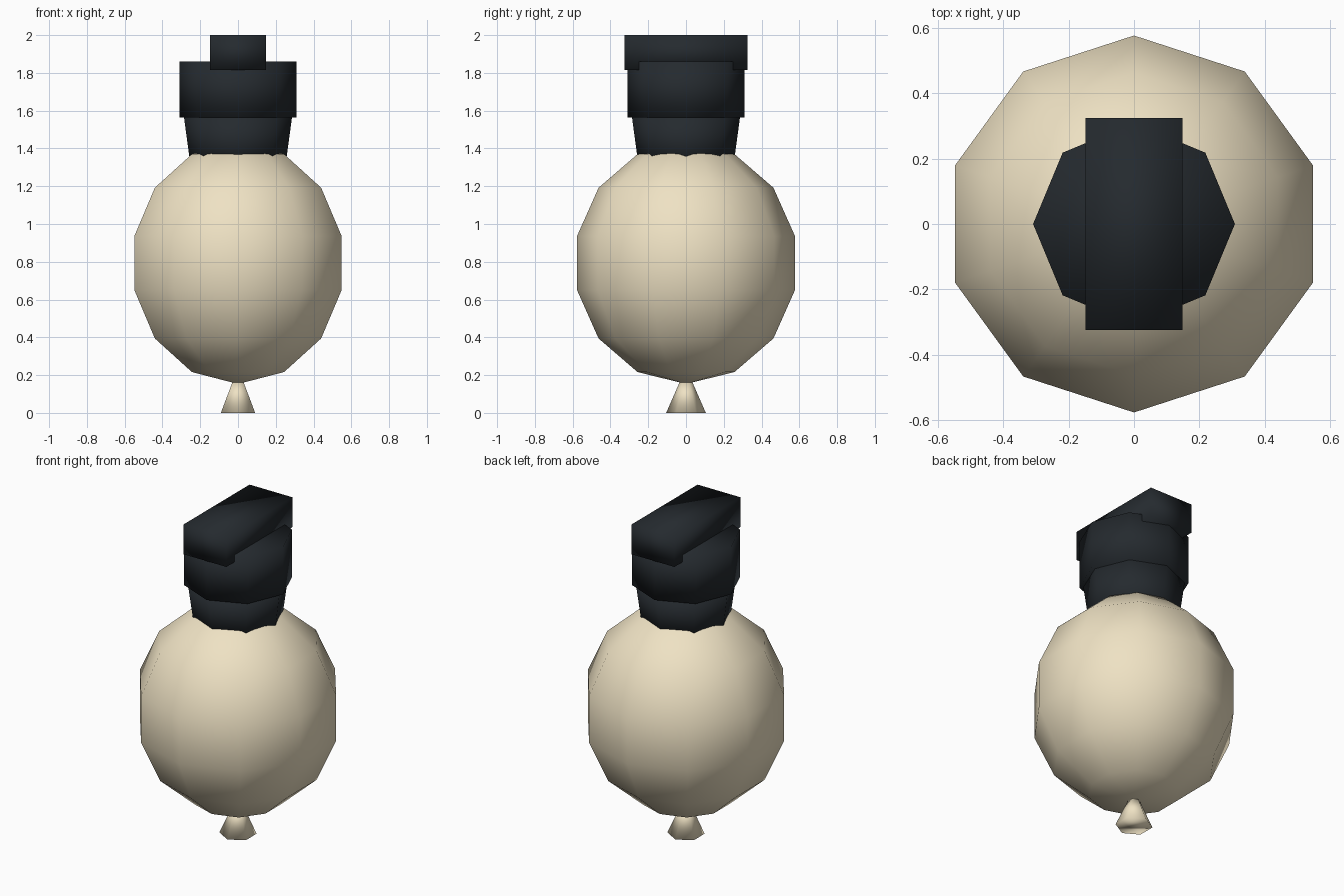
import bpy, bmesh
from math import sin, cos, pi

if "Cube" in bpy.data.objects:
    bpy.data.objects.remove(bpy.data.objects["Cube"])


def material(name, rgb):
    m = bpy.data.materials.new(name)
    m.diffuse_color = (*rgb, 1)
    m.use_nodes = True
    m.node_tree.nodes["Principled BSDF"].inputs["Base Color"].default_value = m.diffuse_color
    return m


cream = material("cream", (0.86, 0.76, 0.55))
dark = material("dark", (0.018, 0.023, 0.028))


def finish(name, bm, mat):
    bmesh.ops.recalc_face_normals(bm, faces=bm.faces)
    for f in bm.faces:
        f.smooth = True
    me = bpy.data.meshes.new(name)
    bm.to_mesh(me)
    bm.free()
    me.materials.append(mat)
    ob = bpy.data.objects.new(name, me)
    bpy.context.collection.objects.link(ob)
    return ob


def lathe(name, profile, sides, mat):
    """Stack of (radius, z) rings; radius 0 makes a pole, open ends are capped."""
    bm = bmesh.new()
    rings = []
    for r, z in profile:
        n = sides if r > 0 else 1
        rings.append([bm.verts.new((r * cos(pi / 2 + 2 * pi * i / sides),
                                    r * sin(pi / 2 + 2 * pi * i / sides), z)) for i in range(n)])
    for a, b in zip(rings, rings[1:]):
        for i in range(sides):
            j = (i + 1) % sides
            quad = [a[i % len(a)], a[j % len(a)], b[j % len(b)], b[i % len(b)]]
            bm.faces.new(list(dict.fromkeys(quad)))
    for ring in (rings[0], rings[-1]):
        if len(ring) > 2:
            bm.faces.new(ring)
    return finish(name, bm, mat)


# Round body: ten segments, seven rings
body = [(0.592 * sin(pi * k / 7) if 0 < k < 7 else 0, 0.793 - 0.64 * cos(pi * k / 7))
        for k in range(8)]
lathe("body", body, 10, cream)

# Tied knot under the body
lathe("knot", [(0.105, 0), (0, 0.24)], 6, cream)

# Tapered collar and wider band of the cap
lathe("cap_collar", [(0.25, 1.30), (0.288, 1.58)], 8, dark)
lathe("cap_band", [(0.309, 1.565), (0.309, 1.86)], 8, dark)

# Bar across the top
bm = bmesh.new()
bmesh.ops.create_cube(bm, size=1)
for v in bm.verts:
    v.co = (v.co.x * 0.296, v.co.y * 0.65, 1.908 + v.co.z * 0.184)
finish("cap_bar", bm, dark)
